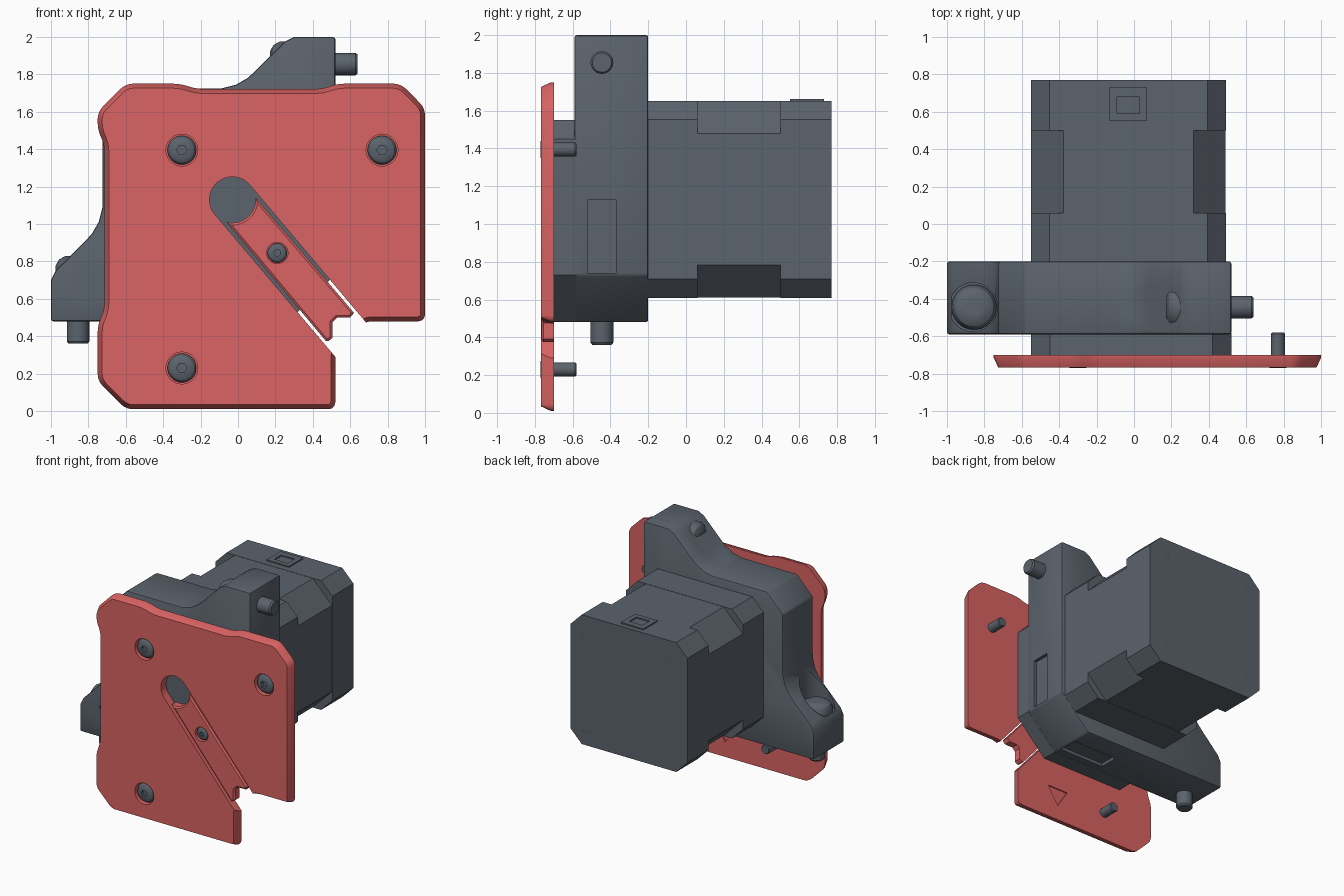
import bpy, bmesh, math
from mathutils import Vector, Matrix

old = bpy.data.objects.get("Cube")
if old:
    bpy.data.objects.remove(old, do_unlink=True)


def material(name, rgb):
    m = bpy.data.materials.new(name)
    m.use_nodes = True
    m.diffuse_color = (*rgb, 1)
    m.node_tree.nodes["Principled BSDF"].inputs["Base Color"].default_value = (*rgb, 1)
    return m


RED = material("coral red", (0.70, 0.125, 0.125))
GREY = material("slate grey", (0.105, 0.125, 0.15))
parts = []


def finish(bm, name, mat):
    bmesh.ops.recalc_face_normals(bm, faces=bm.faces)
    me = bpy.data.meshes.new(name)
    bm.to_mesh(me)
    bm.free()
    ob = bpy.data.objects.new(name, me)
    bpy.context.collection.objects.link(ob)
    if mat:
        me.materials.append(mat)
        parts.append(ob)
    return ob


def prism(name, pts, y0, y1, mat=None, rounding=0, chamfer=None):
    """Extrude an (x, z) outline from y0 (front) to y1 (back)."""
    bm = bmesh.new()
    face = bm.faces.new([bm.verts.new((x, y1, z)) for x, z in pts])
    ext = bmesh.ops.extrude_face_region(bm, geom=[face])["geom"]
    for v in ext:
        if isinstance(v, bmesh.types.BMVert):
            v.co.y = y0
    if all(f is not face for f in bm.faces) or len(bm.faces) < len(pts) + 2:
        bm.faces.new([v for v in bm.verts if abs(v.co.y - y1) < 1e-5])
    bmesh.ops.recalc_face_normals(bm, faces=bm.faces)
    if rounding:
        long = [e for e in bm.edges if abs(e.verts[0].co.y - e.verts[1].co.y) > 1e-4]
        bmesh.ops.bevel(bm, geom=long, offset=rounding, segments=3, profile=0.5,
                        affect='EDGES', clamp_overlap=True)
    if chamfer:
        front = [f for f in bm.faces if all(abs(v.co.y - y0) < 1e-5 for v in f.verts)]
        bmesh.ops.inset_region(bm, faces=front, thickness=chamfer[0], use_even_offset=True)
        for v in {v for f in front for v in f.verts}:
            v.co.y -= chamfer[1]
    return finish(bm, name, mat)


def box(name, x, y, z, mat=None):
    return prism(name, [(x[0], z[0]), (x[1], z[0]), (x[1], z[1]), (x[0], z[1])], *y, mat)


def lathe(name, profile, origin, axis, mat=None, steps=40):
    """Revolve a (radius, height) profile around an axis through origin."""
    bm = bmesh.new()
    vs = [bm.verts.new((r, 0, h)) for r, h in profile]
    es = [bm.edges.new(p) for p in zip(vs, vs[1:])]
    bmesh.ops.spin(bm, geom=vs + es, cent=(0, 0, 0), axis=(0, 0, 1),
                   angle=2 * math.pi, steps=steps)
    bmesh.ops.remove_doubles(bm, verts=bm.verts, dist=1e-5)
    rot = Vector(axis).to_track_quat('Z', 'Y').to_matrix().to_4x4()
    bm.transform(Matrix.Translation(origin) @ rot)
    return finish(bm, name, mat)


def rod(name, origin, axis, r, length, mat=None, steps=40):
    return lathe(name, [(0, 0), (r, 0), (r, length), (0, length)], origin, axis, mat, steps)


def apply_mods(ob):
    bpy.context.view_layer.update()
    me = bpy.data.meshes.new_from_object(ob.evaluated_get(bpy.context.evaluated_depsgraph_get()))
    ob.modifiers.clear()
    ob.data = me


def cut(ob, *cutters):
    for c in cutters:
        mod = ob.modifiers.new("cut", 'BOOLEAN')
        mod.operation, mod.solver, mod.object = 'DIFFERENCE', 'EXACT', c
        apply_mods(ob)
        bpy.data.objects.remove(c, do_unlink=True)


def soften(ob, width):
    mod = ob.modifiers.new("soft", 'BEVEL')
    mod.width, mod.segments, mod.limit_method = width, 2, 'ANGLE'
    mod.angle_limit = math.radians(40)
    apply_mods(ob)


def screw(name, seat, axis, r, length, head_r, head_h):
    """Button-head screw; axis points from the tip towards the head."""
    a = Vector(axis)
    ob = lathe(name, [(0, -length), (r * .85, -length), (r, -length + r * .2), (r, 0), (head_r, 0),
                      (head_r, head_h * .35), (head_r * .85, head_h * .75),
                      (head_r * .55, head_h), (0, head_h)], seat, axis, GREY)
    cut(ob, rod("socket", Vector(seat) + a * head_h * .45, axis, head_r * .36, head_h, steps=6))


CX, CZ = -0.03, 1.13           # shared shaft axis
BACK, FRONT = (0, 1, 0), (0, -1, 0)

# Front plate
plate_outline = [(-.60, 1.75), (-.31, 1.75), (-.22, 1.722), (.45, 1.722), (.53, 1.75), (.87, 1.75),
                 (1.0, 1.62), (1.0, .48), (.68, .48), (.52, .32), (.52, .01), (-.60, .01),
                 (-.75, .16), (-.75, .46), (-.715, .54), (-.715, 1.43), (-.75, 1.50), (-.75, 1.60)]
plate = prism("front_plate", plate_outline, -.715, -.70, RED, .035, (.024, .052))

# Slot running diagonally down from the shaft
ang = math.radians(-49.8)
D = Vector((math.cos(ang), math.sin(ang)))
N = Vector((-D.y, D.x))
C = Vector((CX, CZ))


def along(t, n):
    return tuple(C + D * t + N * n)


def arc(r, a0, a1, steps):
    return [along(r * math.cos(a0 + (a1 - a0) * i / steps), r * math.sin(a0 + (a1 - a0) * i / steps))
            for i in range(steps + 1)]


slot = arc(.122, math.pi / 2, math.pi * 1.5, 20) + [along(1.3, -.122), along(1.3, .122)]
cut(plate, prism("slot_cutter", slot, -.9, -.6))
plate_screws = [(-.30, 1.395), (.77, 1.395), (-.30, .23)]
for x, z in plate_screws:
    cut(plate, rod("bore", (x, -.725, z), FRONT, .085, .2))
    screw("plate_screw", (x, -.725, z), FRONT, .037, .145, .077, .045)
cut(plate, prism("mark", [(.05, .27), (.23, .27), (.14, .13)], -.71, -.6))

# Lever arm inside the slot
arm_outline = arc(.124, math.radians(-55), math.radians(55), 10) + [
    along(.80, .106), (.62, .525), (.60, .50), (.53, .50), (.505, .475), (.505, .39), (.485, .375),
    along(.90, -.106)]
arm = prism("lever_arm", arm_outline, -.755, -.70, RED, 0, (.012, .01))
cut(arm, rod("bore", (.21, -.735, .845), FRONT, .057, .2))
screw("arm_screw", (.21, -.735, .845), FRONT, .03, .08, .052, .03)

# Housing with two clamping ears, symmetric about the diagonal
half = [(.52, 2.0), (.30, 2.0), (.25, 1.975), (.09, 1.815), (.05, 1.78), (-.01, 1.745),
        (-.09, 1.725), (-.58, 1.725)]
mirrored = [(1 - z, 1 - x) for x, z in reversed(half)]
housing = prism("housing", half + mirrored + [(.27, .48), (.52, .73)], -.59, -.20, GREY)
soften(housing, .012)
neck = prism("housing_neck", [(.52, .73), (.52, 1.45), (.42, 1.55), (-.45, 1.55), (-.55, 1.45),
                              (-.55, .58), (-.45, .48), (.27, .48)], -.70, -.58, GREY)
for ob in (housing, neck):
    cut(ob, rod("shaft_bore", (CX, -.8, CZ), BACK, .118, .9))
cut(housing,
    rod("top_bore", (.25, -.445, 1.86), (-1, 0, 0), .13, .7),
    rod("side_bore", (-.86, -.445, .75), (0, 0, 1), .13, .7),
    box("side_groove", (.495, .6), (-.52, -.37), (.74, 1.13)),
    box("bottom_groove", (-.13, .26), (-.52, -.37), (.4, .505)),
    prism("mark", [(-.83, .73), (-.66, .73), (-.745, .59)], -.7, -.582))
screw("top_clamp_screw", (.25, -.445, 1.855), (-1, 0, 0), .06, .39, .12, .08)
screw("side_clamp_screw", (-.855, -.445, .75), (0, 0, 1), .06, .39, .12, .08)

# Hollow bearing in the housing bore
lathe("shaft_bearing", [(.06, 0), (.085, 0), (.095, -.03), (.119, -.03), (.119, .40), (.06, .40), (.06, 0)],
      (CX, -.62, CZ), BACK, GREY)


# Motor body: two end caps around a core with wider chamfers
def octagon(h, c):
    return [(CX + sx * a, CZ + sz * b) for sx, sz, flip in
            ((1, 1, 0), (-1, 1, 1), (-1, -1, 0), (1, -1, 1))
            for a, b in (((h, h - c), (h - c, h)) if not flip else ((h - c, h), (h, h - c)))]


front_cap = prism("motor_front_cap", octagon(.522, .10), -.21, .06, GREY)
core = prism("motor_core", octagon(.52, .172), .05, .51, GREY)
rear_cap = prism("motor_rear_cap", octagon(.522, .10), .50, .77, GREY)
for ob in (front_cap, core, rear_cap):
    cut(ob, rod("shaft_bore", (CX, -.4, CZ), BACK, .06, 1.4))
cut(rear_cap, rod("shaft_recess", (CX, .735, CZ), BACK, .095, .2))

# Cross-head screws on the motor's rear
for sx in (-1, 1):
    for sz in (-1, 1):
        x, z = CX + sx * .385, CZ + sz * .385
        cut(rear_cap, rod("recess", (x, .755, z), BACK, .08, .1))
        head = lathe("rear_screw", [(0, 0), (.065, 0), (.065, .012), (.045, .02), (0, .02)],
                     (x, .75, z), BACK, GREY)
        cut(head, box("slot", (x - .035, x + .035), (.76, .8), (z - .008, z + .008)),
            box("slot", (x - .008, x + .008), (.76, .8), (z - .035, z + .035)))

# Connector on the motor's top
connector = box("motor_connector", (-.13, .07), (.55, .73), (1.62, 1.662), GREY)
cut(connector, box("socket", (-.09, .03), (.59, .68), (1.645, 1.7)))

# Smooth round surfaces, keep the edges crisp
for ob in bpy.context.view_layer.objects:
    ob.select_set(ob in parts)
bpy.context.view_layer.objects.active = parts[0]
bpy.ops.object.shade_smooth_by_angle(angle=math.radians(30))
